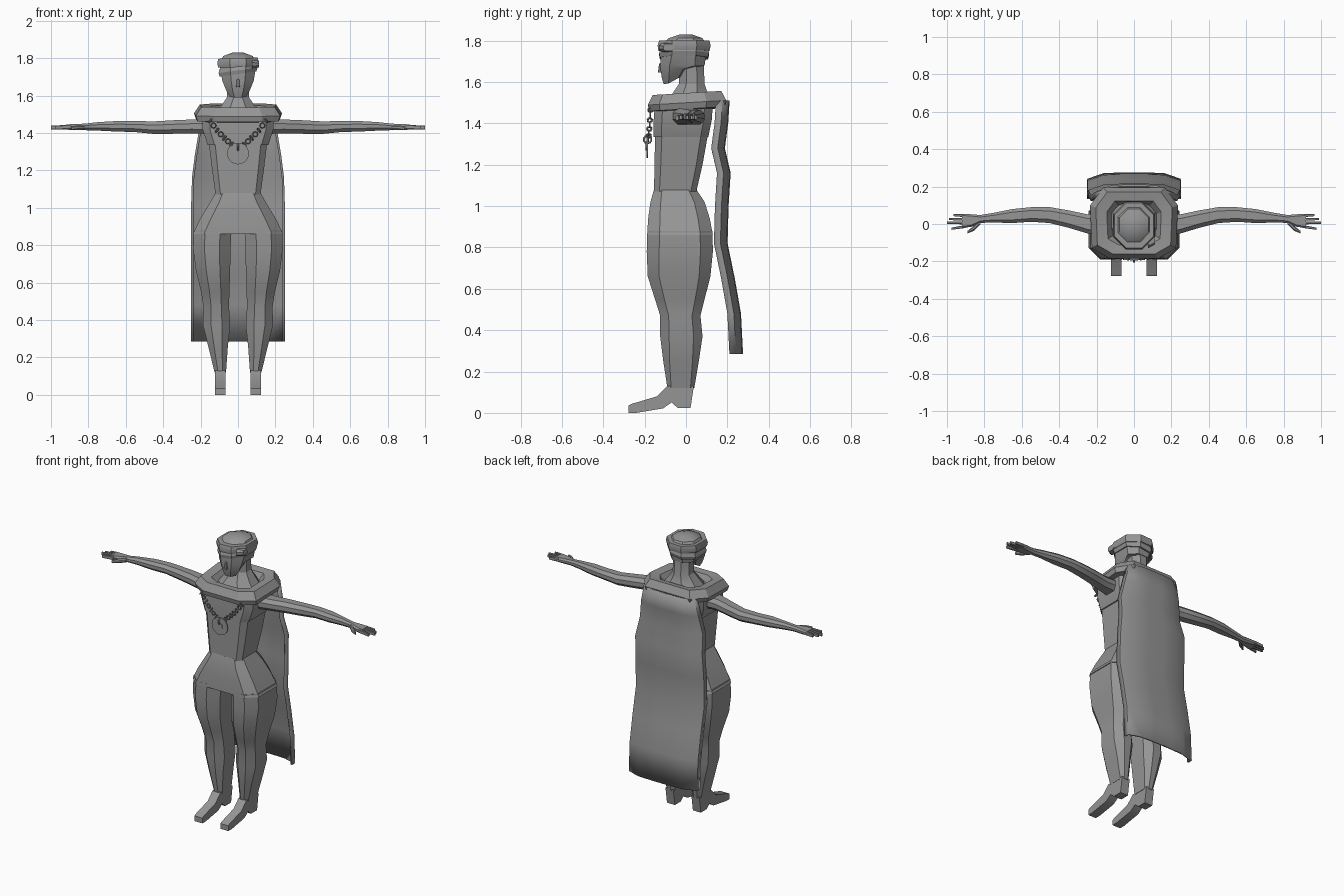
import bpy, bmesh, math
from mathutils import Vector

if "Cube" in bpy.data.objects:
    bpy.data.objects.remove(bpy.data.objects["Cube"])

grey = bpy.data.materials.new("stone grey")
grey.use_nodes = True
grey.diffuse_color = (0.3, 0.3, 0.3, 1)
grey.node_tree.nodes["Principled BSDF"].inputs["Base Color"].default_value = (0.3, 0.3, 0.3, 1)


def finish(name, bm, mirror=False, angle=32):
    bmesh.ops.recalc_face_normals(bm, faces=bm.faces)
    mesh = bpy.data.meshes.new(name)
    bm.to_mesh(mesh)
    bm.free()
    mesh.materials.append(grey)
    ob = bpy.data.objects.new(name, mesh)
    bpy.context.collection.objects.link(ob)
    bpy.ops.object.select_all(action='DESELECT')
    ob.select_set(True)
    bpy.context.view_layer.objects.active = ob
    bpy.ops.object.shade_smooth_by_angle(angle=math.radians(angle))
    if mirror:
        ob.modifiers.new("mirror", 'MIRROR').use_mirror_merge = False
    return ob


def skin(name, loops, cap=True, closed=False, mirror=False, angle=32):
    """Join equal-sized point loops into a surface."""
    bm = bmesh.new()
    rows = [[bm.verts.new(p) for p in loop] for loop in loops]
    n = len(rows[0])
    pairs = list(zip(rows, rows[1:])) + ([(rows[-1], rows[0])] if closed else [])
    for a, b in pairs:
        for i in range(n):
            j = (i + 1) % n
            bm.faces.new((a[i], a[j], b[j], b[i]))
    if cap and not closed:
        bm.faces.new(rows[0])
        bm.faces.new(rows[-1])
    return finish(name, bm, mirror, angle)


def loft(name, rings, cut=0.3, axis='z', **kw):
    """Rings are (position, low a, high a, low b, high b) with chamfered corners."""
    loops = []
    for t, a0, a1, b0, b1 in rings:
        c = cut * min(a1 - a0, b1 - b0)
        pts = [(a0 + c, b0), (a1 - c, b0), (a1, b0 + c), (a1, b1 - c),
               (a1 - c, b1), (a0 + c, b1), (a0, b1 - c), (a0, b0 + c)]
        loops.append([(a, b, t) if axis == 'z' else (t, a, b) for a, b in pts])
    return skin(name, loops, **kw)


def wide(z, half, y0, y1):
    return (z, -half, half, y0, y1)


def extrude_x(name, profile, x0, x1, **kw):
    return skin(name, [[(x, y, z) for y, z in profile] for x in (x0, x1)], **kw)


def torus(name, center, big, small, axis, segments=10):
    """Small ring whose hole points along axis."""
    turn = Vector((0, 0, 1)).rotation_difference(Vector(axis).normalized())
    loops = []
    for i in range(segments):
        u = math.tau * i / segments
        loop = []
        for k in range(5):
            v = math.tau * k / 5
            r = big + small * math.cos(v)
            p = Vector((r * math.cos(u), r * math.sin(u), small * math.sin(v)))
            loop.append(Vector(center) + turn @ p)
        loops.append(loop)
    return skin(name, loops, closed=True)


# Torso and hips
loft("torso", [wide(1.07, .12, -.155, .05), wide(1.2, .138, -.152, .08),
               wide(1.34, .155, -.15, .105)], cut=.13)
loft("chest", [wide(1.335, .162, -.156, .108), wide(1.42, .19, -.156, .125),
               wide(1.5, .19, -.15, .13)], cut=.14)
loft("hips", [wide(1.08, .12, -.155, .05), wide(1.02, .155, -.172, .09),
              wide(.94, .203, -.183, .115), wide(.86, .242, -.188, .13)], cut=.19)

# Legs
loft("legs", [(.88, .035, .236, -.187, .128), (.78, .04, .24, -.19, .13),
              (.66, .042, .224, -.185, .118), (.55, .046, .197, -.15, .09),
              (.47, .048, .185, -.125, .07), (.37, .042, .187, -.125, .08),
              (.25, .055, .157, -.11, .062), (.12, .064, .125, -.09, .04)], mirror=True)

# Feet
extrude_x("feet", [(.038, .13), (-.09, .13), (-.14, .08), (-.265, .043), (-.278, .035),
                   (-.278, 0), (-.24, 0), (-.11, .022), (-.07, .05), (-.04, .024), (.022, .024)],
          .066, .124, mirror=True)

# Arms
loft("arms", [(.16, -.07, .055, 1.395, 1.475), (.25, -.05, .052, 1.398, 1.472),
              (.35, -.02, .073, 1.396, 1.468), (.45, .005, .09, 1.395, 1.462),
              (.55, .012, .09, 1.405, 1.464), (.65, .005, .08, 1.408, 1.464),
              (.75, .008, .06, 1.413, 1.458), (.82, .006, .048, 1.415, 1.45),
              (.87, -.015, .052, 1.416, 1.448), (.92, -.022, .054, 1.418, 1.446)],
     axis='x', mirror=True)

# Fingers and thumbs
for i, (y, tip, lean) in enumerate([(.044, .965, .004), (.025, .99, .002),
                                    (.006, 1.0, 0), (-.013, .975, -.012)]):
    loft(f"finger_{i + 1}", [(.9, y - .008, y + .008, 1.42, 1.444),
                             (tip, y + lean - .006, y + lean + .006, 1.42, 1.439)],
         axis='x', cut=.2, mirror=True)
loft("thumbs", [(.82, -.002, .03, 1.418, 1.444), (.855, -.036, -.008, 1.416, 1.442),
                (.89, -.05, -.037, 1.415, 1.436)], axis='x', mirror=True)

# Neck, face and skull
loft("neck", [wide(1.47, .15, -.11, .14), wide(1.545, .09, -.065, .105),
              wide(1.59, .06, -.035, .09), wide(1.7, .058, -.03, .085)])
head = loft("head", [wide(1.59, .042, -.108, -.015), wide(1.62, .062, -.117, .02),
                     wide(1.68, .084, -.126, .09), wide(1.75, .096, -.118, .1)], cut=.28)
for v in head.data.vertices:      # jaw rises toward the ears
    if v.co.z < 1.625:
        v.co.z += max(0, v.co.y + .09) * .55
loft("nose", [wide(1.645, .01, -.136, -.11), wide(1.69, .006, -.13, -.11)], cut=.2)

# Head wrap, two overlapping bands and a crown
for name, low, high, grow, slope in [("lower_band", 1.715, 1.755, 0, .14),
                                     ("upper_band", 1.752, 1.8, .007, .03)]:
    band = loft(name, [wide(low, .098 + grow, -.126 - grow, .106 + grow),
                       wide((low + high) / 2, .104 + grow, -.13 - grow, .112 + grow),
                       wide(high, .098 + grow, -.122 - grow, .106 + grow)], cut=.3)
    for v in band.data.vertices:
        v.co.z += slope * v.co.x
loft("crown", [wide(1.78, .096, -.115, .1), wide(1.812, .078, -.085, .08),
               wide(1.83, .03, -.03, .03)])
loft("wrap_knot", [(.075, -.13, -.07, 1.745, 1.79), (.112, -.11, -.055, 1.75, 1.785)], axis='x')

# Mantle around the shoulders
outline = [(.165, .195), (.235, .1), (.225, -.13), (.13, -.185),
           (-.13, -.185), (-.225, -.13), (-.235, .1), (-.165, .195)]
profile = [(.78, 1.465), (.96, 1.47), (1, 1.5), (.87, 1.547), (.62, 1.54), (.5, 1.5)]
loops = []
for scale, z in profile:
    loops.append([(x * scale, .005 + (y - .005) * scale, z + .06 * y * scale) for x, y in outline])
skin("shoulder_mantle", loops, closed=True, angle=22)

# Cape with a rippled hanging sheet
drop = [(1.51, .18, .145), (1.4, .205, .138), (1.28, .225, .122), (1.16, .24, .15), (1.0, .245, .14),
        (.82, .245, .135), (.65, .245, .17), (.48, .245, .2), (.285, .245, .21)]
bm = bmesh.new()
rows = []
for z, w, y in drop:
    half = [(w, y), (w, y + .028), (w * .66, y + .056), (w * .25, y + .06)]
    rows.append([bm.verts.new((x, b, z)) for x, b in half + [(-x, b) for x, b in half[::-1]]])
for a, b in zip(rows, rows[1:]):
    for i in range(len(a) - 1):
        bm.faces.new((a[i], a[i + 1], b[i + 1], b[i]))
cape = finish("cape", bm, angle=25)
solid = cape.modifiers.new("thickness", 'SOLIDIFY')
solid.thickness = .012
solid.offset = 0

# Chains across the chest
start, end, links = Vector((.15, -.172, 1.465)), Vector((.015, -.182, 1.265 + .06)), 8
for side in (-1, 1):
    for i in range(links):
        p = start.lerp(end, i / (links - 1))
        p.x *= side
        p.z -= .012 * math.sin(math.pi * i / (links - 1))
        torus(f"chain_link_{'left' if side > 0 else 'right'}_{i + 1}", p, .012, .004,
              (0, 1, 0) if i % 2 else (.8, .3, .6 * side), 8)
torus("pendant_loop", (0, -.186, 1.322), .018, .005, (1, 0, 0))

# Round pendant with a raised middle
for name, radius, y0, y1 in [("pendant_disc", .058, -.192, -.184), ("pendant_center", .022, -.196, -.19)]:
    circle = [(radius * math.cos(math.tau * k / 20), 1.29 + radius * math.sin(math.tau * k / 20))
              for k in range(20)]
    skin(name, [[(x, y, z) for x, z in circle] for y in (y0, y1)])
